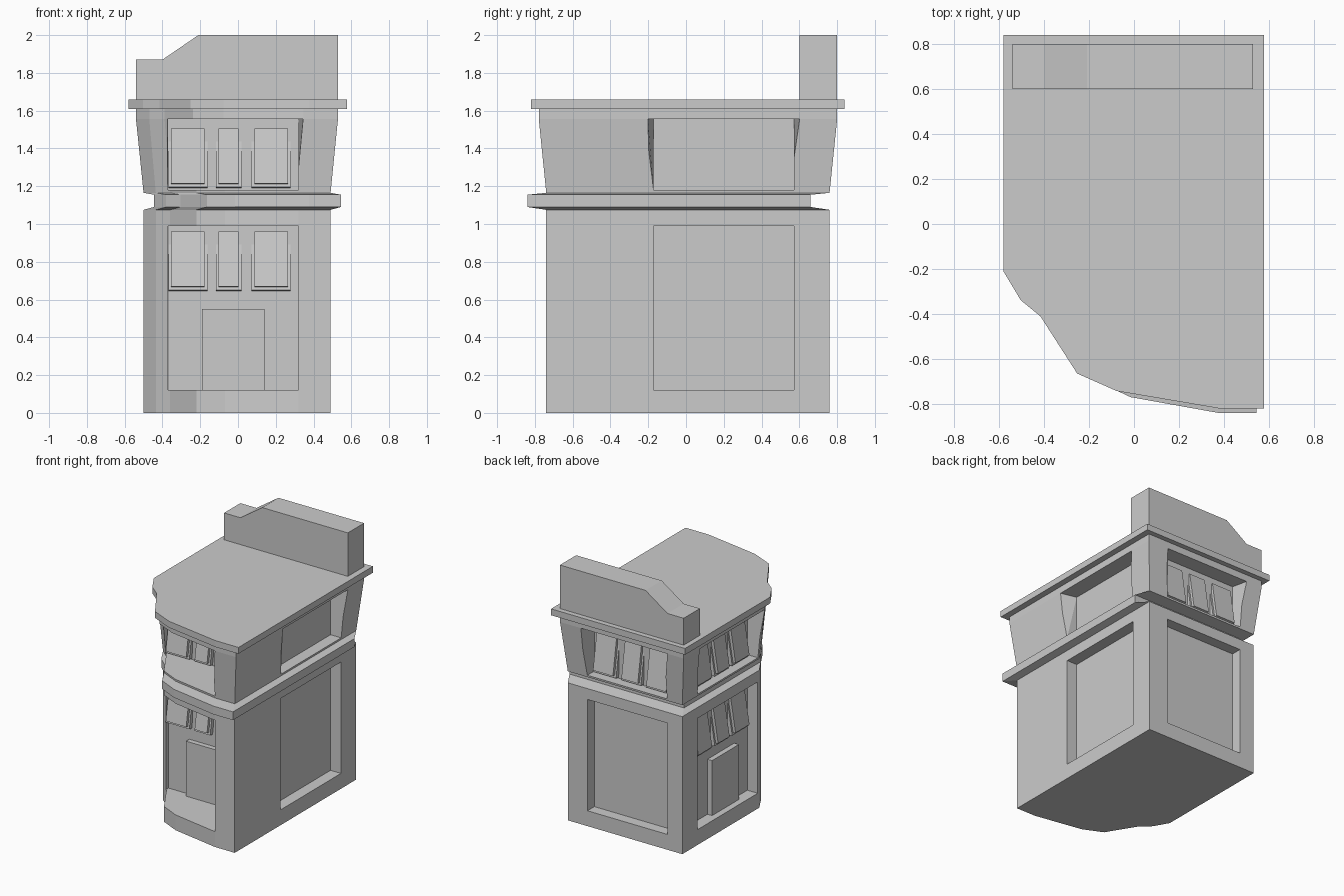
import bpy, bmesh
from mathutils import Matrix, Vector

if "Cube" in bpy.data.objects:
    bpy.data.objects.remove(bpy.data.objects["Cube"])

OUTLINE = [(.49, .76), (-.5, .76), (-.5, -.19), (-.435, -.305), (-.36, -.37),
           (-.22, -.6), (-.07, -.67), (.32, -.74), (.49, -.74)]


def finish(bm, name):
    bmesh.ops.recalc_face_normals(bm, faces=bm.faces)
    me = bpy.data.meshes.new(name)
    bm.to_mesh(me)
    bm.free()
    ob = bpy.data.objects.new(name, me)
    bpy.context.collection.objects.link(ob)
    return ob


def loft(name, rings):
    """Skin a stack of equal-length point rings and cap both ends."""
    bm = bmesh.new()
    loops = [[bm.verts.new(p) for p in r] for r in rings]
    n = len(loops[0])
    for a, b in zip(loops, loops[1:]):
        for i in range(n):
            j = (i + 1) % n
            bm.faces.new((a[i], a[j], b[j], b[i]))
    bm.faces.new(loops[0])
    bm.faces.new(loops[-1])
    return finish(bm, name)


def ring(z, sx=1, sy=1, dx=0, dy=0):
    return [(x * sx + dx, y * sy + dy, z) for x, y in OUTLINE]


def side(normal, origin):
    """Wall frame: local x along the wall, y outward, z up."""
    n = Vector(normal)
    u = n.cross(Vector((0, 0, 1)))
    m = Matrix((u, n, Vector((0, 0, 1)))).transposed().to_4x4()
    return Matrix.Translation(origin) @ m


def box(name, m, u0, u1, n0, n1, z0, z1, flare=0):
    rects = [(n0, 0), (n1, flare)]
    return loft(name, [[m @ Vector(p) for p in
                        ((u0, n, z0), (u1, n, z0), (u1 + f, n, z1), (u0 - f, n, z1))]
                       for n, f in rects])


# one-piece walls: lower storey, shifted ledge, flared upper storey
body = loft("walls", [ring(0), ring(1.075), ring(1.09, dx=.055, dy=-.1),
                      ring(1.155, dx=.055, dy=-.1), ring(1.165),
                      ring(1.555, 1.08, 1.053), ring(1.61, 1.08, 1.053)])

# recess back walls: frame, half width, cutter reach, upper flare
SIDES = {
    "front": (side((0, -1, 0), (-.025, -.33, 0)), .345, .6, .033),
    "right": (side((1, 0, 0), (.40, .2, 0)), .372, .2, .046),
    "back": (side((0, 1, 0), (-.025, .675, 0)), .345, .2, .046),
    "left": (side((-1, 0, 0), (-.41, .2, 0)), .372, .2, .046),
}
for name, (m, h, reach, flare) in SIDES.items():
    for level, z0, z1, f in (("lower", .12, .99, 0), ("upper", 1.18, 1.555, flare)):
        cut = box(f"{name}_{level}_cutter", m, -h, h, 0, reach, z0, z1, f)
        mod = body.modifiers.new(cut.name, 'BOOLEAN')
        mod.operation = 'DIFFERENCE'
        mod.solver = 'EXACT'
        mod.object = cut
        cut.hide_render = True

# bake the recesses and drop the cutters
bpy.context.view_layer.update()
dg = bpy.context.evaluated_depsgraph_get()
baked = bpy.data.meshes.new_from_object(body.evaluated_get(dg))
body.modifiers.clear()
body.data = baked
for ob in [o for o in bpy.data.objects if o.name.endswith("_cutter")]:
    bpy.data.objects.remove(ob)

# roof slab
loft("roof", [ring(1.61, 1.17, 1.107, .005, -.001), ring(1.66, 1.17, 1.107, .005, -.001)])

# stepped parapet along the back
profile = [(-.54, 1.66), (.53, 1.66), (.53, 2), (-.21, 2), (-.4, 1.87), (-.54, 1.87)]
loft("parapet", [[(x, y, z) for x, z in profile] for y in (.6, .8)])


# windows lean back so their sills stand proud of the wall
def windows(name, z, slots):
    for i, (u, w) in enumerate(slots):
        m = SIDES[name][0] @ Matrix.Translation((u, .039, z)) @ Matrix.Rotation(.16, 4, 'X')
        box(f"{name}_window_frame_{i}", m, -w / 2, w / 2, -.03, 0, 0, .315)
        g = w / 2 - .014
        box(f"{name}_window_pane_{i}", m, -g, g, -.01, .022, .017, .31)


front_slots = [(.24, .205), (-.025 + .05, .135), (-.2, .205)]
even_slots = [(-.23, .2), (0, .17), (.23, .2)]
for z in (.65, 1.195):
    windows("front", z, front_slots)
    windows("left", z, even_slots)
windows("back", 1.195, even_slots)

# doors
box("front_door", SIDES["front"][0], -.165, .165, -.02, .04, .12, .55)
box("left_door", SIDES["left"][0], -.21, .12, -.02, .04, .12, .55)
